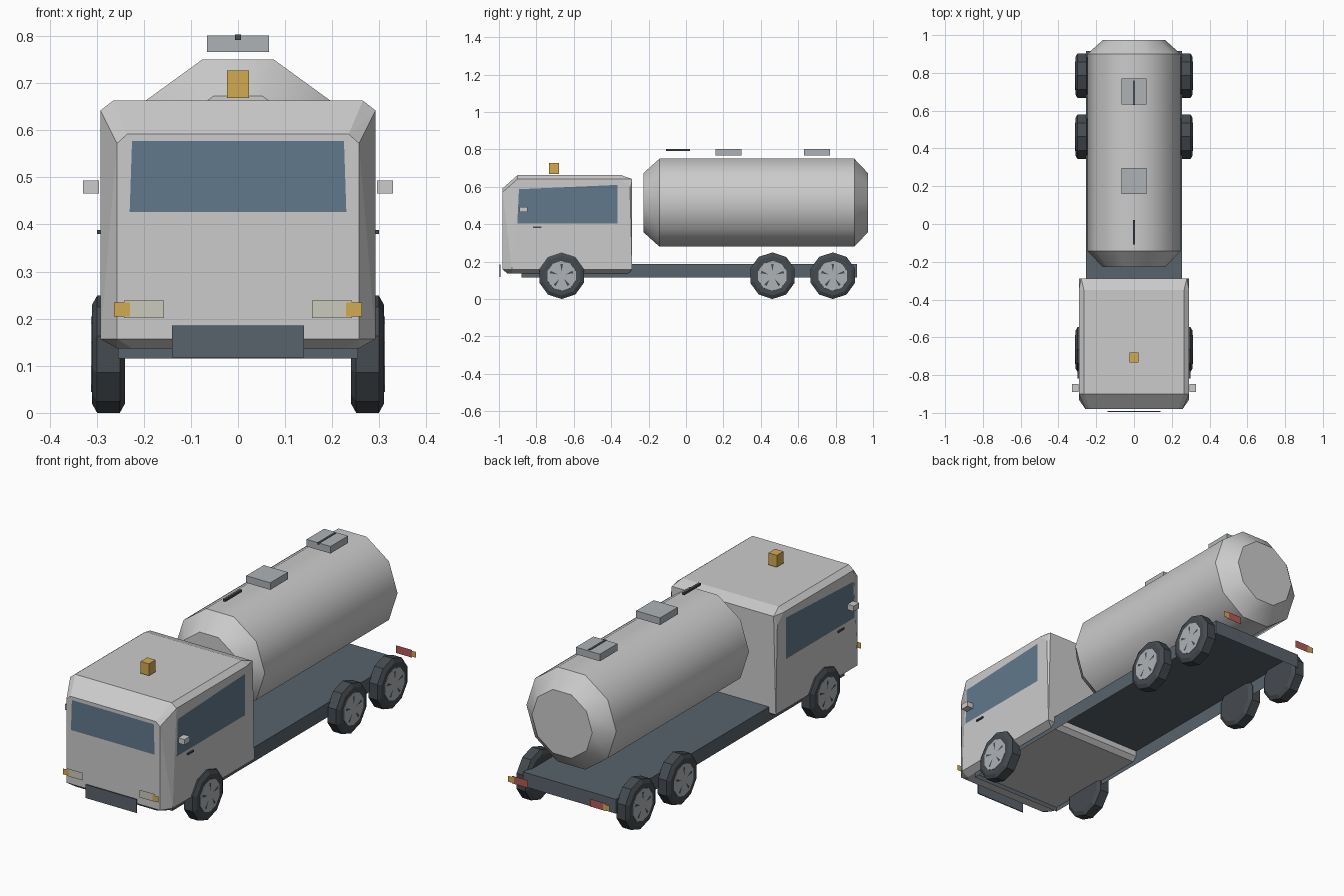
import bpy, bmesh, math

if "Cube" in bpy.data.objects:
    bpy.data.objects.remove(bpy.data.objects["Cube"])


def material(name, rgb):
    m = bpy.data.materials.new(name)
    m.diffuse_color = (*rgb, 1)
    m.use_nodes = True
    m.node_tree.nodes["Principled BSDF"].inputs["Base Color"].default_value = m.diffuse_color
    return m


DARK = material("chassis_dark", (0.10, 0.125, 0.15))
RUBBER = material("rubber", (0.06, 0.07, 0.08))
GLASS = material("glass", (0.12, 0.19, 0.26))
STEEL = material("steel", (0.42, 0.45, 0.47))
AMBER = material("amber", (0.65, 0.40, 0.08))
RED = material("red", (0.45, 0.10, 0.09))
LAMP = material("lamp", (0.60, 0.59, 0.50))


def finish(name, bm, mat=None, mirror=False):
    me = bpy.data.meshes.new(name)
    bm.to_mesh(me)
    bm.free()
    ob = bpy.data.objects.new(name, me)
    bpy.context.collection.objects.link(ob)
    if mat:
        me.materials.append(mat)
    if mirror:
        ob.modifiers.new("mirror", 'MIRROR')
    return ob


def box(name, x, y, z, mat=None, mirror=False, open_bottom=False):
    bm = bmesh.new()
    bmesh.ops.create_cube(bm, size=1)
    for v in bm.verts:
        v.co = [lo + (c + 0.5) * (hi - lo) for c, (lo, hi) in zip(v.co, (x, y, z))]
    if open_bottom:
        bm.normal_update()
        bmesh.ops.delete(bm, geom=[f for f in bm.faces if f.normal.z < -0.9], context='FACES')
    return finish(name, bm, mat, mirror)


def panel(name, points, mat, mirror=False):
    bm = bmesh.new()
    bm.faces.new([bm.verts.new(p) for p in points])
    return finish(name, bm, mat, mirror)


def front_panel(name, x, y, z, mat, mirror=False):
    return panel(name, [(x[0], y, z[0]), (x[1], y, z[0]), (x[1], y, z[1]), (x[0], y, z[1])],
                 mat, mirror)


def lathe(name, rings, n, phase, place, mat=None, mirror=False):
    """Capped loft of n-sided rings; place maps (along, u, z) to a point."""
    bm = bmesh.new()
    loops = []
    for along, r in rings:
        angles = [phase + 2 * math.pi * i / n for i in range(n)]
        loops.append([bm.verts.new(place(along, r * math.sin(a), r * math.cos(a))) for a in angles])
    for a, b in zip(loops, loops[1:]):
        for i in range(n):
            j = (i + 1) % n
            bm.faces.new((a[i], a[j], b[j], b[i]))
    bm.faces.new(loops[0])
    bm.faces.new(loops[-1])
    bmesh.ops.recalc_face_normals(bm, faces=bm.faces[:])
    return finish(name, bm, mat, mirror)


# Cab: chamfered box as a hull of its right-hand corners and their mirror images
corners = [(.257, -.98, .157), (.257, -.98, .572), (.235, -.98, .592), (.225, -.955, .137),
           (.292, -.93, .157), (.292, -.90, .642), (.265, -.90, .663),
           (.265, -.35, .663), (.292, -.35, .642), (.292, -.30, .60), (.28, -.288, .642),
           (.292, -.288, .157), (.257, -.31, .137), (.257, -.93, .137)]
bm = bmesh.new()
for x, y, z in corners:
    bm.verts.new((x, y, z))
    bm.verts.new((-x, y, z))
bmesh.ops.convex_hull(bm, input=bm.verts[:])
bmesh.ops.dissolve_limit(bm, angle_limit=math.radians(3), verts=bm.verts[:], edges=bm.edges[:])
bmesh.ops.recalc_face_normals(bm, faces=bm.faces[:])
finish("cab", bm)

# Windows
panel("windscreen", [(-.23, -.983, .427), (.23, -.983, .427), (.225, -.983, .577),
                     (-.225, -.983, .577)], GLASS)
panel("side_window", [(.2945, -.902, .405), (.2945, -.366, .405), (.2945, -.366, .61),
                      (.2945, -.893, .587)], GLASS, mirror=True)

# Mirrors, door handles and roof beacon
box("wing_mirror", (.295, .329), (-.89, -.847), (.466, .493), mirror=True)
box("door_handle", (.292, .299), (-.818, -.772), (.38, .388), RUBBER, mirror=True)
box("beacon", (-.023, .023), (-.732, -.68), (.668, .727), AMBER)

# Chassis channel and front plate
box("chassis", (-.255, .255), (-.88, .915), (.115, .186), DARK, open_bottom=True)
box("front_plate", (-.14, .14), (-.996, -.991), (.118, .185), DARK)

# Lamps: flat panels at both ends
front_panel("headlight", (.157, .242), -.997, (.201, .239), LAMP, mirror=True)
front_panel("front_indicator", (.229, .263), -1.0, (.205, .234), AMBER, mirror=True)
front_panel("tail_light", (.17, .257), .998, (.16, .198), RED, mirror=True)
front_panel("rear_indicator", (.245, .279), 1.0, (.164, .193), AMBER, mirror=True)

# Tank: ten-sided barrel with tapered ends
tank = lathe("tank", [(-.228, .166), (-.142, .247), (.9, .247), (.973, .166)], 10,
             math.radians(18), lambda t, u, w: (u, t, .515 + w))
bpy.context.view_layer.objects.active = tank
tank.select_set(True)
bpy.ops.object.shade_smooth_by_angle(angle=math.radians(38))
tank.select_set(False)

# Tank hatches and grab bars
for y in (.159, .632):
    box("tank_hatch", (-.066, .066), (y, y + .138), (.766, .801), STEEL)
for y in (-.108, .63):
    box("grab_bar", (-.006, .006), (y, y + .13), (.792, .803), RUBBER)

# Wheels: ten-sided tyre, rim disc and five dark slots
ZW = .1245
for y in (-.665, .462, .785):
    def place(t, u, w, y=y):
        return (t, y + u, ZW + w)
    lathe("tyre", [(.24, .105), (.251, .1245), (.299, .1245), (.31, .105)], 10, 0,
          place, RUBBER, mirror=True)
    lathe("rim", [(.30, .082), (.312, .08)], 10, 0, place, STEEL, mirror=True)
    bm = bmesh.new()
    for k in range(5):
        a = 2 * math.pi * k / 5
        pts = [(.022, 0), (.064, -.11), (.064, .11)]
        bm.faces.new([bm.verts.new(place(.3135, r * math.sin(a + d), r * math.cos(a + d)))
                      for r, d in pts])
    finish("rim_slots", bm, RUBBER, mirror=True)
